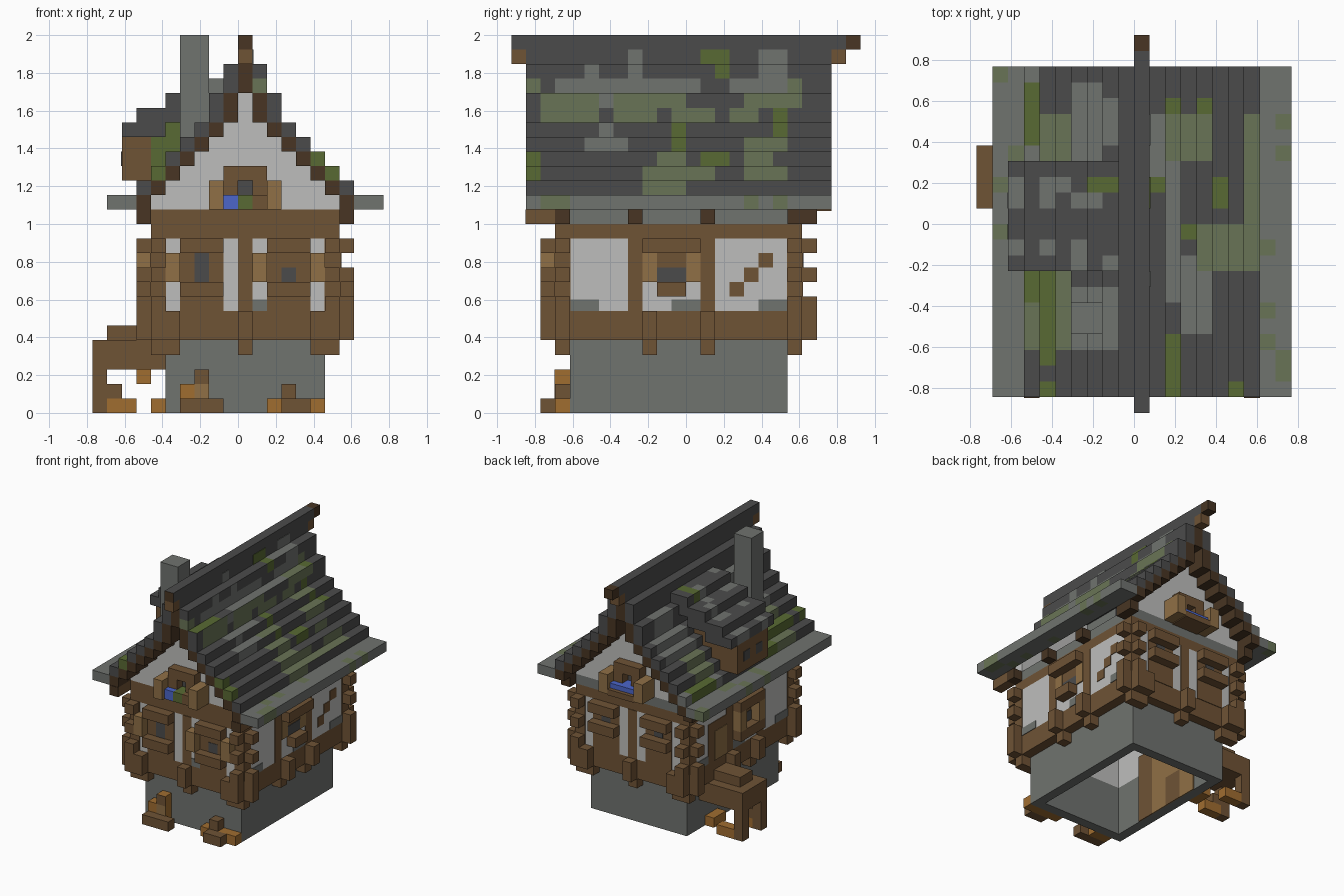
import bpy, bmesh, random
from mathutils import Matrix, Vector

random.seed(4)
U = 1 / 13  # one building block
if bpy.data.objects.get("Cube"):
    bpy.data.objects.remove(bpy.data.objects["Cube"])
COLOURS = {"wood": "6f5335", "dark_wood": "483523", "tan_wood": "907046", "ochre": "a06d30",
           "plaster": "bebebc", "stone": "70736f", "slate": "4b4b4b", "moss": "697456",
           "green": "596a33", "blue": "4c66ca"}
NAMES, MATS = list(COLOURS), []
for name, code in COLOURS.items():
    vals = [int(code[i:i + 2], 16) / 255 for i in (0, 2, 4)]
    rgba = [((v + 0.055) / 1.055) ** 2.4 for v in vals] + [1]
    m = bpy.data.materials.new(name)
    m.use_nodes = True
    m.diffuse_color = rgba
    m.node_tree.nodes["Principled BSDF"].inputs["Base Color"].default_value = rgba
    m.node_tree.nodes["Principled BSDF"].inputs["Roughness"].default_value = 1
    MATS.append(m)

class Part:
    """A mesh gathered from blocks; coordinates are in block units."""
    def __init__(self, name):
        self.name, self.bm = name, bmesh.new()

    def box(self, mat, x, y, z, top=None):
        lo, hi = Vector((x[0], y[0], z[0])), Vector((x[1], y[1], z[1]))
        mtx = Matrix.LocRotScale((lo + hi) / 2 * U, None, (hi - lo) * U)
        made = bmesh.ops.create_cube(self.bm, size=1, matrix=mtx)
        for f in {f for v in made["verts"] for f in v.link_faces}:
            up = f.calc_center_median().z > (hi.z - 0.01) * U
            f.material_index = NAMES.index(top if top and up else mat)
        return self

    def wall(self, side, mat, u, w, z):
        """u runs along the wall, w outward from the base wall."""
        if side in ("front", "back"):
            return self.box(mat, u, (-8 - w[1], -8 - w[0]) if side == "front" else (7 + w[0], 7 + w[1]), z)
        return self.box(mat, (6 + w[0], 6 + w[1]) if side == "right" else (-5 - w[1], -5 - w[0]), u, z)

    def ring(self, mat, x, y, z):
        """Four walls, one block thick."""
        for a in (y[0], y[1] - 1):
            self.box(mat, x, (a, a + 1), z)
        for a in (x[0], x[1] - 1):
            self.box(mat, (a, a + 1), (y[0] + 1, y[1] - 1), z)
        return self

    def done(self):
        me = bpy.data.meshes.new(self.name)
        self.bm.to_mesh(me)
        self.bm.free()
        for m in MATS:
            me.materials.append(m)
        bpy.context.collection.objects.link(bpy.data.objects.new(self.name, me))

# Stone base, plaster walls with an inner lining, ceiling
Part("stone_base").ring("stone", (-5, 6), (-8, 7), (0, 5)).done()
p = Part("plaster_walls").ring("plaster", (-5, 6), (-8, 7), (5, 13))
p.ring("plaster", (-6, 7), (-9, 8), (7, 12)).done()
Part("ceiling_slab").box("stone", (-6, 7), (-8, 8), (13, 14)).done()
# Beams, and corner posts with crossing log ends
p = Part("beam_rings").ring("wood", (-6, 7), (-9, 8), (5, 7)).ring("wood", (-6, 7), (-9, 8), (12, 13))
p.box("wood", (-6, 7), (-9, -8), (13, 14)).done()
p = Part("corner_posts")
for x, ox in ((-6, -7), (6, 7)):
    for y, oy in ((-9, -10), (7, 8)):
        p.box("wood", (x - 0.06, x + 1.06), (y - 0.06, y + 1.06), (7, 12))
        for z in (7, 9, 11):
            p.box("wood", (ox, ox + 1), (y, y + 1), (z, z + 1))
            p.box("wood", (x, x + 1), (oy, oy + 1), (z, z + 1))
p.done()
# Stepped brackets, beam ends and posts between the panels
FLUSH = (1, 1.06)
p = Part("brackets_and_posts")
for side in ("front", "back", "left", "right"):
    ends = side in ("front", "back")
    for u in ((-6, -5, 0, 5, 6) if ends else (-9, -3, 1, 7)):
        p.wall(side, "wood", (u, u + 1), (0, 1), (4, 5)).wall(side, "wood", (u, u + 1), (1, 2), (5, 7))
    for u in ((0,) if ends else (-4, 1)):
        p.wall(side, "wood", (u, u + 1), FLUSH, (7, 12))
    for u in (() if ends else (-9, -4, 1, 7)):
        p.wall(side, "dark_wood", (u, u + 1), (1, 2), (13, 14))
p.done()

# Windows with lintel, sill, frame and shutters
def window(part, side, u, sill, glass, shutters, depth):
    part.wall(side, "wood", u, (1, 2), (11, 12)).wall(side, "wood", sill, (1, 2), (glass[0] - 1, glass[0]))
    part.wall(side, "wood", u, FLUSH, (9, 11)).wall(side, "slate", (u[0] + 1, u[1] - 1), (1, 1.1), glass)
    for s in shutters:
        part.wall(side, "tan_wood", (s, s + 1), (1, depth), (9, 11))

p = Part("windows")
window(p, "front", (-4, -1), (-4, -1), (9, 11), [-5], 2)
window(p, "front", (2, 5), (2, 5), (9, 10), [1, 5], 2)
for u in (-4, 2):
    window(p, "back", (u, u + 3), (u, u + 3), (10, 11), [], 2)
    p.wall("front", "wood", (u, u + 3), FLUSH, (7, 8)).wall("back", "wood", (u, u + 3), FLUSH, (7, 9))
window(p, "right", (-3, 1), (-2, 0), (9, 10), [-3, 0], 1.12)
window(p, "left", (-3, 1), (-3, 1), (9, 10), [-3, 0], 2)
p.done()
# Thin panels: diagonal brace and stone patches
p = Part("wall_panels").wall("front", "stone", (1, 2), FLUSH, (7, 7.8))
for i in range(3):
    p.wall("right", "wood", (3 + i, 4 + i), FLUSH, (8 + i, 9 + i))
for side, u in [(s, u) for s in ("left", "right") for u in (-8, -1, 5)]:
    p.wall(side, "stone", (u, u + 2), FLUSH, (7, 7.8))
p.done()
# Side door, and the cellar panelling inside the same wall
p = Part("side_door").wall("left", "wood", (1, 5), (0, 1.06), (7, 11))
p.wall("left", "tan_wood", (2, 4), (1, 1.12), (7, 10)).done()
p = Part("cellar_panelling").wall("left", "wood", (-4, -2), (-1.1, -1), (0, 7))
p.wall("left", "tan_wood", (-2, 4), (-1.1, -1), (0, 7)).wall("left", "wood", (0, 2), (-1.12, -1.1), (0, 3)).done()
# Porch by the side door
p = Part("side_porch").box("wood", (-10, -5), (1, 5), (3, 5)).box("wood", (-9, -6), (2, 4), (5, 6))
for y in (1, 4):
    p.box("wood", (-10, -9), (y, y + 1), (0, 3)).box("ochre", (-9, -7), (y, y + 1), (0, 1))
p.box("wood", (-9, -8), (1, 2), (1, 2)).box("ochre", (-6, -5), (2, 4), (0, 1))
p.box("ochre", (-7, -6), (2, 3), (2, 3)).done()
# Logs and crates stacked in front
p = Part("stacked_logs").box("ochre", (-4, -2), (-9, -8), (0, 2)).box("ochre", (-3, -2), (-9, -8), (2, 3))
p.box("wood", (-3, -2), (-9.05, -9), (2, 3)).box("tan_wood", (-3, -2), (-9.05, -9), (1, 2))
p.box("wood", (-4, -1), (-10, -9), (0, 1)).box("ochre", (2, 6), (-9, -8), (0, 1))
p.box("wood", (3, 5), (-10, -9), (0, 1)).box("wood", (3, 4), (-9, -8), (1, 2)).done()

# Stepped roof: heights of each step counted outward from the ridge
TOPS = [26, 24, 22, 20, 19, 18, 17, 16, 15, 15]
FLOORS = TOPS[1:9] + [14, 14]
# weathered treads by colour: side, steps, span in y
TREADS = {"stone": [(1, 1, 1, 2, 7), (1, 2, 2, -5, 4), (1, 3, 4, -7, -2), (-1, 2, 4, -8, -4), (-1, 3, 4, 4, 9),
                    (-1, 2, 2, 5, 8), (-1, 7, 7, 4, 10), (-1, 5, 5, -5, -3)],
          "moss": [(1, 2, 4, 4, 7), (1, 7, 7, -3, 7), (1, 4, 6, -3, 0), (-1, 5, 6, 4, 7), (-1, 5, 7, -8, -3)],
          "green": [(1, 2, 2, 7, 8), (1, 4, 4, 7, 8), (1, 5, 5, 1, 3), (1, 3, 3, -1, 0), (1, 2, 2, -11, -7),
                    (1, 6, 6, -11, -10), (1, 1, 1, 2, 3), (-1, 6, 7, -5, -3), (-1, 6, 6, -9, -5),
                    (-1, 6, 6, -11, -10), (-1, 7, 7, 5, 9)]}
# weathered risers on the left slope by colour: height, span in y
RISERS = {"stone": [(23, -7, -6), (23, -4, -3), (23, 5, 7), (22, -9, 1), (22, 3, 7), (21, -6, -5), (19, -6, -5),
                    (18, -7, -4)],
          "moss": [(22, -11, -10), (22, 7, 8), (21, -10, -6), (21, -5, 0), (21, 4, 8), (20, -10, -6), (20, -5, -2),
                   (20, -1, 2), (20, 3, 5), (18, 4, 7), (17, -2, 0), (17, 4, 6), (16, -3, 2), (16, 4, 7), (15, -3, 0)],
          "green": [(23, 2, 3), (20, 6, 7), (19, -1, 0), (19, 6, 7), (18, -1, 0), (17, -11, -10), (17, 1, 3),
                    (16, -11, -10)]}
p = Part("stepped_roof")
for side, d, y in [(s, d, y) for s in (-1, 1) for d in range(1, 10) for y in range(-11, 10)]:
    x = side * d
    tread = random.choice(["stone"] * 4 + ["moss"]) if d > 7 else "slate"
    for colour, spans in TREADS.items():
        if any(s == side and d0 <= d <= d1 and y0 <= y < y1 for s, d0, d1, y0, y1 in spans):
            tread = colour
    for z in range(FLOORS[d], TOPS[d]):
        riser = "slate" if side > 0 and d < 8 else tread
        for colour, spans in RISERS.items():
            if side > 0 and any(z == level and y0 <= y < y1 for level, y0, y1 in spans):
                riser = colour
        p.box(riser, (x, x + 1), (y, y + 1), (z, z + 1), tread)
p.done()
p = Part("roof_ridge").box("slate", (0, 1), (-12, 11), (25, 26)).box("slate", (0, 1), (-11, 10), (24, 25))
p.box("dark_wood", (0, 1), (11, 12), (25, 26)).box("dark_wood", (0, 1), (-12.02, -12), (25, 26))
p.box("wood", (0, 1), (-12, -11), (24, 25)).box("wood", (0, 1), (10, 11), (24, 25))
for mat, y in (("stone", (-4, -3)), ("stone", (5, 7)), ("green", (1, 3))):
    p.box(mat, (1, 1.05), y, (24, 25))
p.done()

# Rafters under the roof ends, and the plaster gables
LOWS = [22, 20, 19, 18, 17, 16, 15, 14]
p, g = Part("gable_rafters"), Part("gable_walls")
for d, low in enumerate(LOWS):
    for x in {d, -d}:
        for ys in ((-11, -9), (8, 10)):
            p.box("dark_wood", (x, x + 1), ys, (low, FLOORS[d]))
        for y in ((-9, 7) if d < 7 else ()):
            g.box("plaster", (x, x + 1), (y, y + 1), (14, FLOORS[d]))
for x in (-7, 7):
    p.box("wood", (x, x + 1), (-11, -9), (13, 14)).box("dark_wood", (x, x + 1), (-11.05, -11), (13, 14))
    p.box("dark_wood", (x, x + 1), (8, 9), (13, 14))
p.done()
g.done()
# Gable windows with flower boxes
p = Part("gable_windows").wall("back", "wood", (-1, 2), (2.6, 3), (14, 14.5))
p.wall("back", "wood", (-1, 2), (1, 3), (13.9, 14))
for side, plants in (("front", ("blue", "green", "wood")), ("back", ("blue",) * 3)):
    p.wall(side, "wood", (-1, 2), (1, 2), (16, 17)).wall(side, "slate", (0, 1), (1, 1.1), (15, 16))
    for u, mat in zip((-1, 0, 1), plants):
        p.wall(side, mat, (u, u + 1), (1, 2.6), (14, 15))
    for u in (-1, 1):
        p.wall(side, "wood", (u, u + 1), (1, 2), (15, 16))
        p.wall(side, "tan_wood", (u * 2, u * 2 + 1), (1, 3), (14, 16))
p.done()

# Shed dormer with mossy cheek, and the chimney
p = Part("dormer").box("wood", (-8, -5), (-2, 3), (16, 19)).box("wood", (-5, -3), (-2, 3), (16, 20))
p.box("green", (-6, -4), (-2.05, -2), (16, 19)).box("green", (-5, -4), (-2.05, -2), (19, 20))
for y in (-1, 1):
    p.box("slate", (-8.05, -8), (y, y + 1), (17, 18))
for x, y in [(x, y) for x in range(-8, -1) for y in range(-3, 4)]:
    top = 20 if x == -8 else 21 + (x + 7) // 2
    mat = random.choice(["slate", "slate", "stone"])
    p.box("green" if x > -4 and y == 2 else mat, (x, x + 1), (y, y + 1), (top - 2 + (x == -8), top))
p.done()
Part("chimney").box("stone", (-4, -2), (-7, -5), (17, 26)).done()
